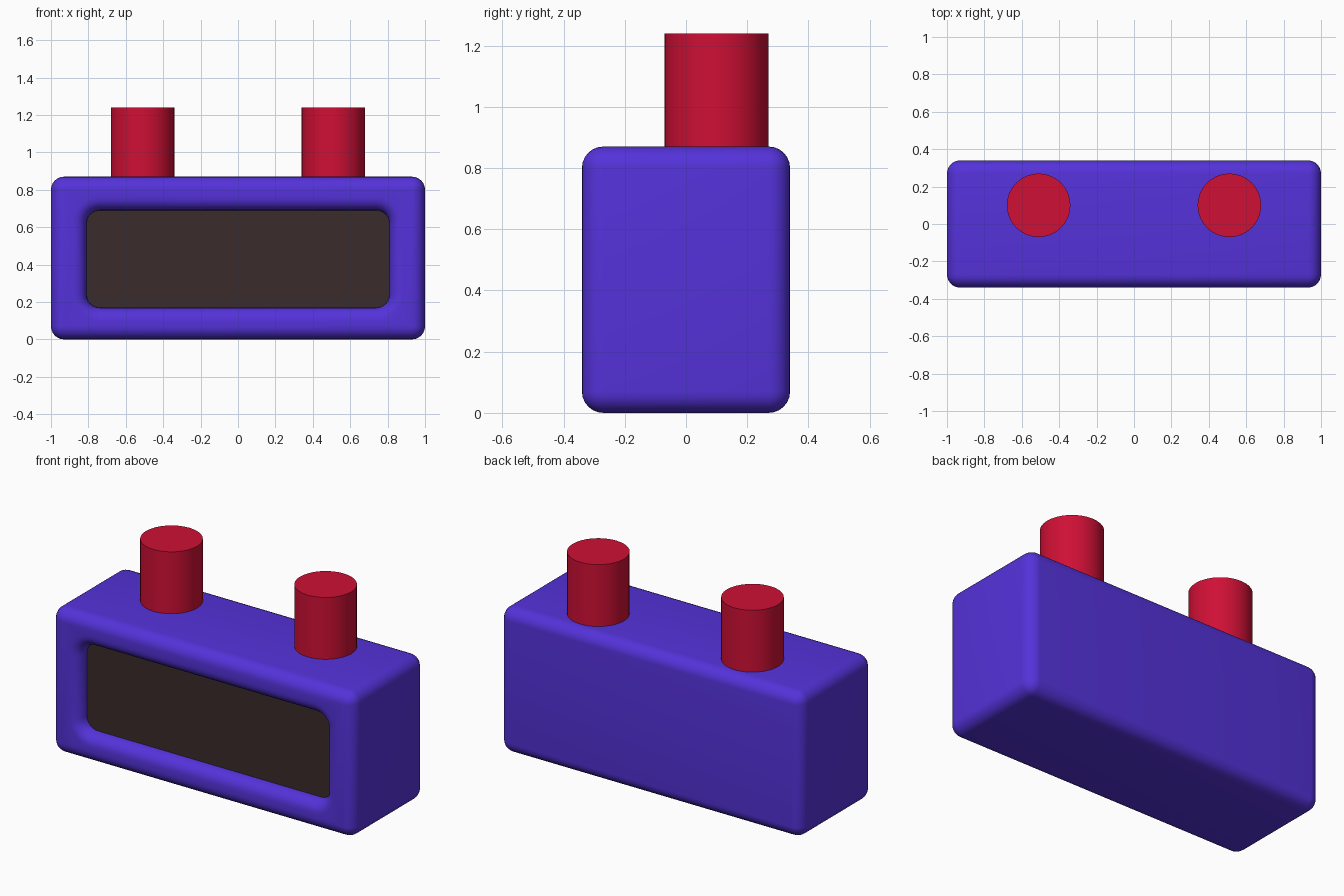
import bpy, bmesh, math

if "Cube" in bpy.data.objects:
    bpy.data.objects.remove(bpy.data.objects["Cube"])

R = 0.07    # edge rounding
SEG = 6     # rounding segments
MID = 0.435 # body mid height


def material(name, rgb):
    m = bpy.data.materials.new(name)
    m.diffuse_color = (*rgb, 1)
    m.use_nodes = True
    m.node_tree.nodes["Principled BSDF"].inputs["Base Color"].default_value = m.diffuse_color
    return m


def finish(obj, mat):
    obj.data.materials.append(mat)
    bpy.ops.object.select_all(action='DESELECT')
    obj.select_set(True)
    bpy.context.view_layer.objects.active = obj
    bpy.ops.object.shade_smooth_by_angle(angle=math.radians(35))


def make(name, bm, mat):
    bmesh.ops.remove_doubles(bm, verts=bm.verts, dist=1e-5)
    bmesh.ops.recalc_face_normals(bm, faces=bm.faces)
    me = bpy.data.meshes.new(name)
    bm.to_mesh(me)
    bm.free()
    obj = bpy.data.objects.new(name, me)
    bpy.context.collection.objects.link(obj)
    finish(obj, mat)


def ring(bm, hw, hh, r, y, mid=MID):
    """Rounded rectangle in the xz plane."""
    verts = []
    for q, (sx, sz) in enumerate(((1, 1), (-1, 1), (-1, -1), (1, -1))):
        for i in range(SEG + 1):
            a = math.pi / 2 * (q + i / SEG)
            verts.append(bm.verts.new((sx * (hw - r) + r * math.cos(a), y,
                                       mid + sz * (hh - r) + r * math.sin(a))))
    return verts


blue = material("blue", (0.09, 0.032, 0.70))
red = material("red", (0.62, 0.005, 0.035))
brown = material("dark_brown", (0.042, 0.024, 0.024))

# Body: loft from recess floor, over the rounded lip, around to the back
bm = bmesh.new()
rings = []
steps = [math.pi / 2 * i / SEG for i in range(SEG + 1)]
for a in steps:  # rounded lip of the recess
    g = R * (1 - math.cos(a))
    rings.append(ring(bm, 0.81 + g, 0.26 + g, R + g, -0.27 - R * math.sin(a), 0.43))
for a in reversed(steps):  # front outer rounding
    g = R * (1 - math.cos(a))
    rings.append(ring(bm, 1 - g, MID - g, R - g, -0.27 - R * math.sin(a)))
for a in steps:  # back outer rounding
    g = R * (1 - math.cos(a))
    rings.append(ring(bm, 1 - g, MID - g, R - g, 0.27 + R * math.sin(a)))
for a, b in zip(rings, rings[1:]):
    n = len(a)
    for i in range(n):
        j = (i + 1) % n
        bm.faces.new((a[i], a[j], b[j], b[i]))
bm.faces.new(rings[-1])
make("body", bm, blue)

# Dark panel at the bottom of the recess
bm = bmesh.new()
front = ring(bm, 0.81, 0.26, R, -0.27, 0.43)
bm.faces.new(front)
bm.normal_update()
make("front_panel", bm, brown)
panel = bpy.data.objects["front_panel"].data
if panel.polygons[0].normal.y > 0:
    panel.flip_normals()

# Two buttons on the top
for side, x in (("left", -0.51), ("right", 0.51)):
    bpy.ops.mesh.primitive_cylinder_add(vertices=32, radius=0.17, depth=0.39,
                                        location=(x, 0.1, 1.045))
    button = bpy.context.object
    button.name = side + "_button"
    finish(button, red)
